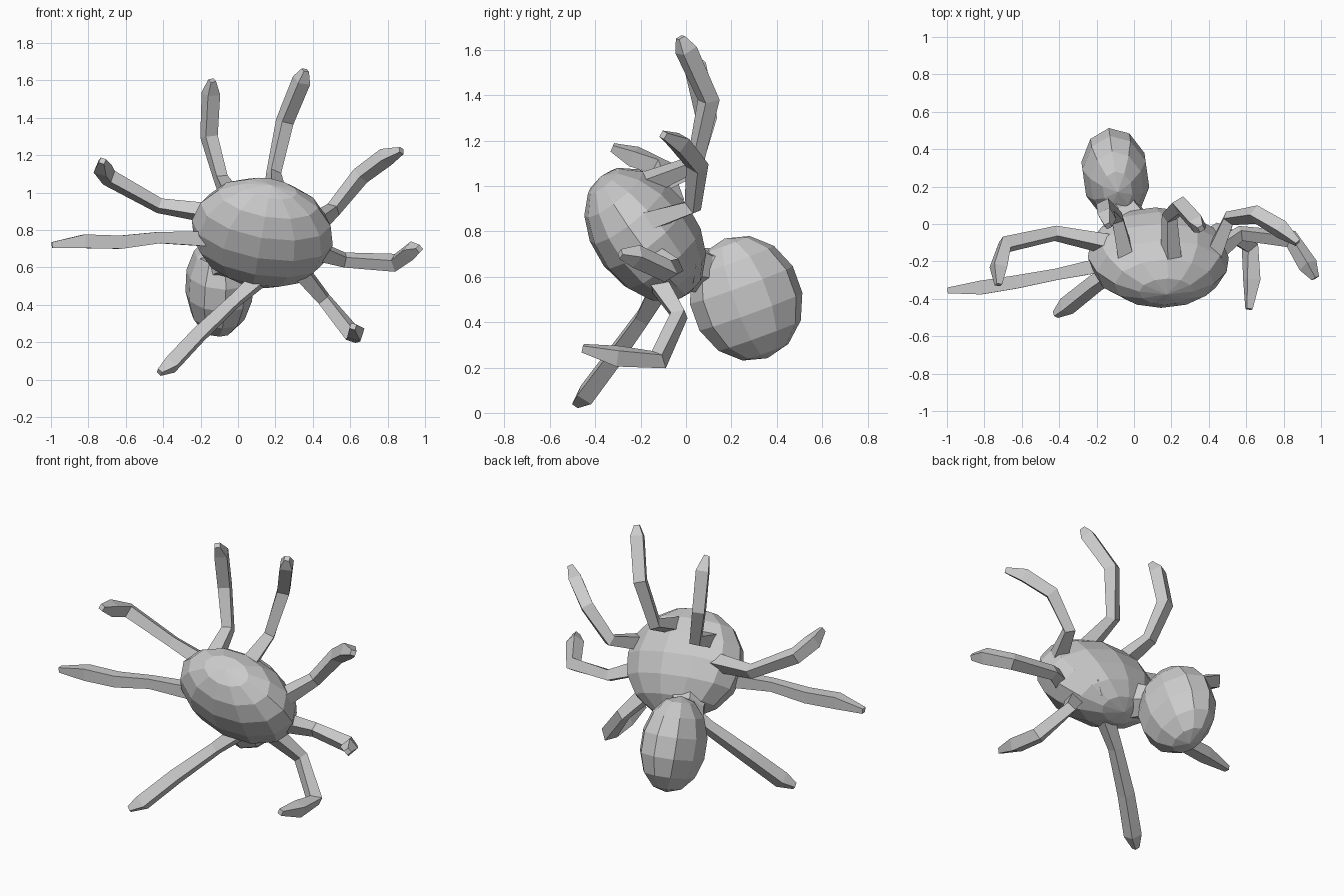
import bpy, bmesh, math
from mathutils import Vector, Matrix

if "Cube" in bpy.data.objects:
    bpy.data.objects.remove(bpy.data.objects["Cube"])


def finish(bm, name):
    bmesh.ops.recalc_face_normals(bm, faces=bm.faces)
    mesh = bpy.data.meshes.new(name)
    bm.to_mesh(mesh)
    bm.free()
    ob = bpy.data.objects.new(name, mesh)
    bpy.context.collection.objects.link(ob)
    return ob


def blob(name, centre, radii, rot, seg=12, rings=8):
    """Low-poly ellipsoid, slightly oversized so its facets meet the outline."""
    bm = bmesh.new()
    bmesh.ops.create_uvsphere(bm, u_segments=seg, v_segments=rings, radius=1.02)
    m = Matrix.Rotation(rot[1], 4, 'Y') @ Matrix.Rotation(rot[2], 4, 'Z') @ Matrix.Rotation(rot[0], 4, 'X')
    bm.transform(Matrix.Translation(centre) @ m @ Matrix.Diagonal((*radii, 1)))
    return finish(bm, name)


def limb(name, path, radii, sides=4, turn=0.0):
    """Faceted tube along a path with a radius at every point."""
    pts = [Vector(p) for p in path]
    bm = bmesh.new()
    loops, u = [], None
    for i, p in enumerate(pts):
        a, b = pts[max(i - 1, 0)], pts[min(i + 1, len(pts) - 1)]
        t = (b - a).normalized()
        if u is None:
            u = t.orthogonal()
        u = (u - t * u.dot(t)).normalized()
        v = t.cross(u)
        ring = []
        for k in range(sides):
            ang = turn + 2 * math.pi * k / sides
            ring.append(bm.verts.new(p + (u * math.cos(ang) + v * math.sin(ang)) * radii[i]))
        loops.append(ring)
    for r0, r1 in zip(loops, loops[1:]):
        for k in range(sides):
            n = (k + 1) % sides
            bm.faces.new((r0[k], r0[n], r1[n], r1[k]))
    bm.faces.new(loops[0])
    bm.faces.new(loops[-1])
    return finish(bm, name)


# Body: flattened, tilted dome with a lump at the lower back
blob("body", (0.13, -0.18, 0.785), (0.375, 0.225, 0.32), (math.radians(37), math.radians(10), 0), 12, 8)
blob("body_back", (0.12, -0.05, 0.67), (0.26, 0.13, 0.15), (0, math.radians(8), 0), 8, 6)

# Head and neck
blob("head", (-0.10, 0.265, 0.505), (0.18, 0.245, 0.275), (math.radians(20), 0, math.radians(8)), 10, 7)
limb("neck", [(0.02, -0.06, 0.66), (-0.06, 0.07, 0.63), (-0.1, 0.17, 0.6)], [0.13, 0.10, 0.13], 6)

# Eight bent legs, each given by root, joints and tip
legs = {
    "upper_left_leg": [(-0.04, -0.18, 0.98), (-0.09, 0.03, 1.07), (-0.155, 0.09, 1.3),
                       (-0.145, 0.04, 1.53), (-0.138, -0.01, 1.6)],
    "upper_right_leg": [(0.20, -0.2, 1.0), (0.19, 0.04, 1.1), (0.25, 0.10, 1.38),
                        (0.34, 0.0, 1.6), (0.36, -0.025, 1.655)],
    "high_right_leg": [(0.42, -0.18, 0.84), (0.51, 0.03, 0.91), (0.655, 0.05, 1.09),
                       (0.79, -0.03, 1.19), (0.875, -0.1, 1.225)],
    "mid_right_leg": [(0.42, -0.16, 0.69), (0.57, -0.05, 0.64), (0.84, -0.08, 0.625),
                      (0.93, -0.22, 0.69), (0.97, -0.29, 0.70)],
    "low_right_leg": [(0.32, -0.14, 0.6), (0.46, -0.03, 0.43), (0.62, -0.12, 0.235),
                      (0.63, -0.3, 0.25), (0.615, -0.455, 0.285)],
    "low_left_leg": [(0.16, -0.1, 0.58), (-0.02, -0.19, 0.42), (-0.21, -0.32, 0.24),
                     (-0.36, -0.44, 0.08), (-0.42, -0.485, 0.04)],
    "mid_left_leg": [(-0.08, -0.2, 0.75), (-0.42, -0.27, 0.76), (-0.63, -0.31, 0.735),
                     (-0.82, -0.34, 0.74), (-0.995, -0.355, 0.72)],
    "high_left_leg": [(-0.08, -0.12, 0.88), (-0.42, -0.05, 0.93), (-0.69, -0.11, 1.08),
                      (-0.725, -0.23, 1.13), (-0.725, -0.325, 1.17)],
}
for i, (name, path) in enumerate(legs.items()):
    limb(name, path, [0.06, 0.043, 0.05, 0.052, 0.022], 4, 0.5 * (i % 2))
